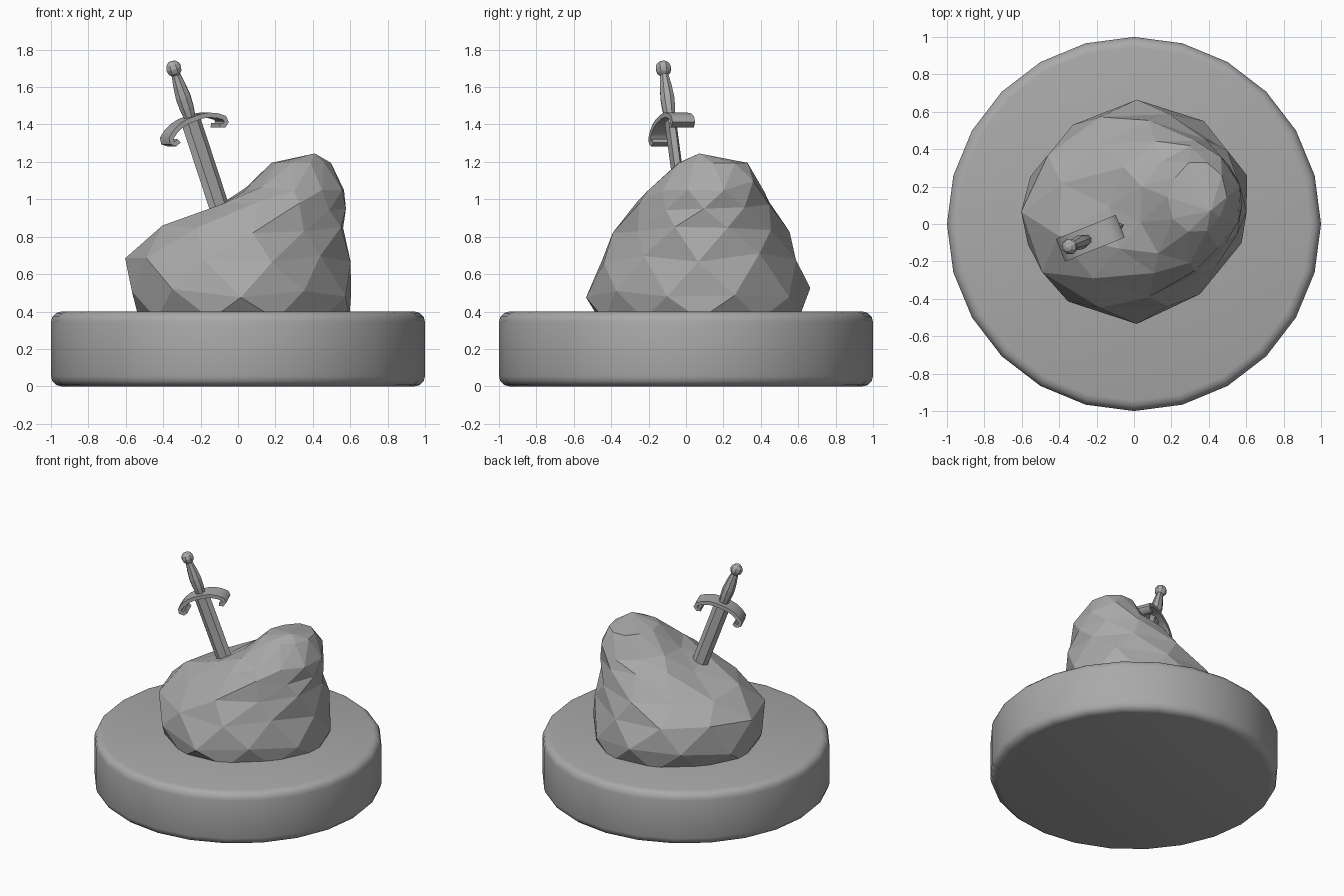
import bpy, bmesh, random
from math import sin, cos, pi, radians
from mathutils import Matrix

if "Cube" in bpy.data.objects:
    bpy.data.objects.remove(bpy.data.objects["Cube"])

random.seed(4)
# sword frame: origin at the guard, local z along the blade axis
SWORD = (Matrix.Translation((-0.255, -0.085, 1.43))
         @ Matrix.Rotation(radians(22), 4, 'Z') @ Matrix.Rotation(radians(-19.5), 4, 'Y'))
STONE = bpy.data.materials.new("dark_grey")
STONE.diffuse_color = (0.4, 0.4, 0.4, 1)
STONE.use_nodes = True
STONE.node_tree.nodes["Principled BSDF"].inputs["Base Color"].default_value = STONE.diffuse_color


def to_object(name, bm, matrix=None):
    bmesh.ops.recalc_face_normals(bm, faces=bm.faces)
    mesh = bpy.data.meshes.new(name)
    bm.to_mesh(mesh)
    bm.free()
    mesh.materials.append(STONE)
    ob = bpy.data.objects.new(name, mesh)
    bpy.context.collection.objects.link(ob)
    if matrix:
        ob.matrix_world = matrix
    return ob


def loft(bm, rings):
    loops = [[bm.verts.new(p) for p in ring] for ring in rings]
    n = len(loops[0])
    for a, b in zip(loops, loops[1:]):
        for i in range(n):
            bm.faces.new((a[i], a[(i + 1) % n], b[(i + 1) % n], b[i]))
    bm.faces.new(loops[0])
    bm.faces.new(loops[-1])


def smooth(ob, angle):
    bpy.ops.object.select_all(action='DESELECT')
    ob.select_set(True)
    bpy.context.view_layer.objects.active = ob
    bpy.ops.object.shade_smooth_by_angle(angle=radians(angle))


# round base with softened rims, smooth all over
bm = bmesh.new()
bmesh.ops.create_cone(bm, cap_ends=True, segments=24, radius1=1, radius2=1, depth=0.4,
                      matrix=Matrix.Translation((0, 0, 0.2)) @ Matrix.Rotation(pi / 2, 4, 'Z'))
rims = [e for e in bm.edges if abs(e.verts[0].co.z - e.verts[1].co.z) < 0.01]
bmesh.ops.bevel(bm, geom=rims, offset=0.055, segments=3, profile=0.5, affect='EDGES')
smooth(to_object("base", bm), 60)

# boulder: staggered elliptical slices (z, xmin, xmax, ymin, ymax)
slices = [(0.36, -0.53, 0.60, -0.48, 0.63), (0.50, -0.60, 0.63, -0.52, 0.67),
          (0.69, -0.60, 0.60, -0.48, 0.61), (0.845, -0.43, 0.59, -0.38, 0.54),
          (0.96, -0.14, 0.58, -0.28, 0.47), (1.07, 0.02, 0.58, -0.21, 0.42),
          (1.195, 0.18, 0.50, -0.05, 0.34)]
N = 10
bm = bmesh.new()
rows = []
for k, (z, x0, x1, y0, y1) in enumerate(slices):
    row = []
    for i in range(N):
        a = 2 * pi * (i + 0.5 * (k % 2)) / N
        # slightly slimmer across one diagonal, plus a little roughness
        j = 1 + random.uniform(-0.02, 0.03) + 0.08 * min(0, sin(2 * a))
        dz = random.uniform(-0.03, 0.03) if 0 < k < 6 else 0
        row.append(bm.verts.new(((x0 + x1) / 2 + (x1 - x0) / 2 * cos(a) * j,
                                 (y0 + y1) / 2 + (y1 - y0) / 2 * sin(a) * j, z + dz)))
    rows.append(row)
for k, (a, b) in enumerate(zip(rows, rows[1:])):
    for i in range(N):
        n = (i + 1) % N
        if k % 2 == 0:
            bm.faces.new((a[i], a[n], b[i]))
            bm.faces.new((a[n], b[n], b[i]))
        else:
            bm.faces.new((a[i], b[n], b[i]))
            bm.faces.new((a[i], a[n], b[n]))
bm.faces.new(rows[0])
peak = bm.verts.new((0.41, 0.07, 1.245))
for i in range(N):
    bm.faces.new((rows[-1][i], rows[-1][(i + 1) % N], peak))
# merge nearly flat triangles into larger facets
bmesh.ops.dissolve_limit(bm, angle_limit=radians(15), verts=bm.verts, edges=bm.edges)
to_object("boulder", bm)

# blade: flattened six-sided bar running into the boulder
section = [(-0.057, 0), (-0.028, -0.022), (0.028, -0.022), (0.057, 0), (0.028, 0.022), (-0.028, 0.022)]
bm = bmesh.new()
loft(bm, [[(x, y, z) for x, y in section] for z in (-0.62, 0)])
to_object("blade", bm, SWORD)

# guard: flat curved band with curled ends, mirrored half path
half = [(0.04, 0), (0.085, -0.008), (0.13, -0.028), (0.163, -0.052),
        (0.167, -0.076), (0.148, -0.09), (0.125, -0.08)]
path = [(-x, z) for x, z in reversed(half)] + half
bm = bmesh.new()
strip = [[bm.verts.new((x, y, z)) for y in (-0.065, 0.065)] for x, z in path]
for a, b in zip(strip, strip[1:]):
    bm.faces.new((a[0], b[0], b[1], a[1]))
guard = to_object("guard", bm, SWORD)
bpy.context.view_layer.objects.active = guard
sol = guard.modifiers.new("thickness", 'SOLIDIFY')
sol.thickness, sol.offset = 0.026, 0
bpy.ops.object.modifier_apply(modifier=sol.name)
smooth(guard, 60)

# grip: eight-sided swelling handle
bm = bmesh.new()
loft(bm, [[(r * cos(pi * i / 4), r * 0.9 * sin(pi * i / 4), z) for i in range(8)]
          for z, r in ((0, 0.032), (0.06, 0.041), (0.12, 0.044), (0.19, 0.036), (0.27, 0.022))])
to_object("grip", bm, SWORD)

# pommel: faceted ball
bm = bmesh.new()
bmesh.ops.create_uvsphere(bm, u_segments=8, v_segments=6, radius=0.044)
to_object("pommel", bm, SWORD @ Matrix.Translation((0, 0, 0.285)))
